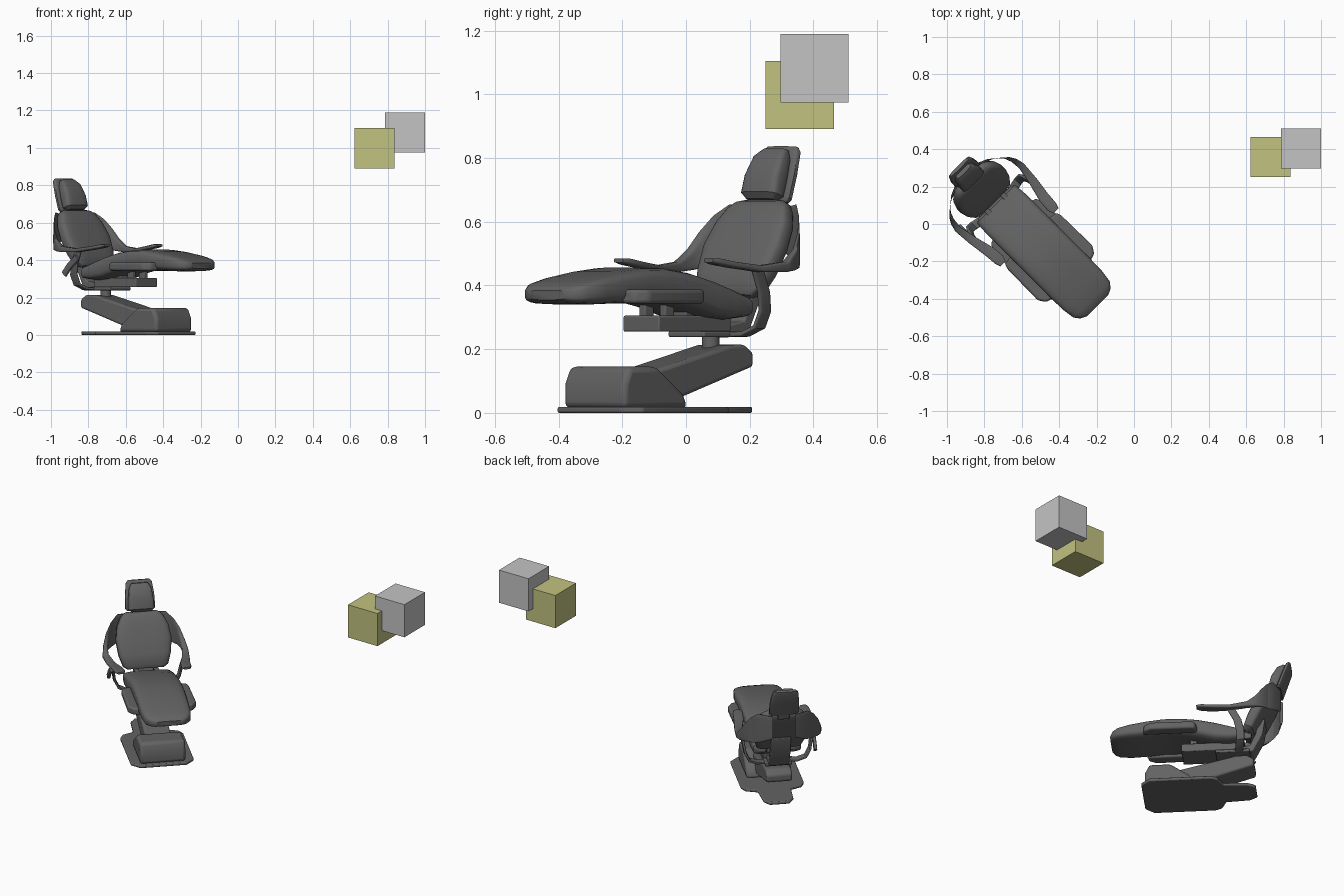
import bpy, bmesh, math
from mathutils import Vector

old = bpy.data.objects.get("Cube")
if old:
    bpy.data.objects.remove(old)


def material(name, r, g, b):
    m = bpy.data.materials.new(name)
    m.use_nodes = True
    m.diffuse_color = (r, g, b, 1)
    m.node_tree.nodes["Principled BSDF"].inputs["Base Color"].default_value = (r, g, b, 1)
    return m


DARK = material("dark grey", .125, .125, .125)
PALE = material("pale grey", .55, .55, .55)
OLIVE = material("olive yellow", .54, .54, .22)


def finish(name, bm, bevel=0, mat=DARK, turned=True):
    """Turn the mesh into an object; chair parts use x = forward, y = side."""
    bmesh.ops.recalc_face_normals(bm, faces=bm.faces)
    mesh = bpy.data.meshes.new(name)
    bm.to_mesh(mesh)
    bm.free()
    ob = bpy.data.objects.new(name, mesh)
    bpy.context.collection.objects.link(ob)
    mesh.materials.append(mat)
    if turned:
        ob.location.x = -.63
        ob.rotation_euler.z = -math.pi / 4
    if bevel:
        mod = ob.modifiers.new("Bevel", "BEVEL")
        mod.width = bevel
        mod.segments = 3
        mod.limit_method = "ANGLE"
    if mat == DARK:
        bpy.ops.object.select_all(action="DESELECT")
        ob.select_set(True)
        bpy.context.view_layer.objects.active = ob
        bpy.ops.object.shade_smooth_by_angle(angle=math.radians(35))
    return ob


def prism(name, start, offset, bevel=0):
    bm = bmesh.new()
    face = bm.faces.new([bm.verts.new(p) for p in start])
    out = bmesh.ops.extrude_face_region(bm, geom=[face])["geom"]
    bmesh.ops.translate(bm, vec=offset, verts=[v for v in out if isinstance(v, bmesh.types.BMVert)])
    return finish(name, bm, bevel)


def side_profile(name, points, half, bevel=0):
    return prism(name, [(x, -half, z) for x, z in points], (0, 2 * half, 0), bevel)


def plan(name, points, low, high, bevel=0):
    return prism(name, [(x, y, low) for x, y in points], (0, 0, high - low), bevel)


def block(name, x0, x1, half, low, high, bevel=.005, y=0):
    pts = [(x0, y - half), (x1, y - half), (x1, y + half), (x0, y + half)]
    return plan(name, pts, low, high, bevel)


def loft(name, stations, power=.45, count=20):
    """Rounded sections, each given as centre, half width and half thickness."""
    bm = bmesh.new()
    rings = []
    for centre, wide, thick in stations:
        ring = []
        for i in range(count):
            a = math.tau * (i + .5) / count
            c, s = math.cos(a), math.sin(a)
            p = (Vector(centre) + Vector(wide) * math.copysign(abs(c) ** power, c)
                 + Vector(thick) * math.copysign(abs(s) ** power, s))
            ring.append(bm.verts.new(p))
        rings.append(ring)
    for a, b in zip(rings, rings[1:]):
        for i in range(count):
            j = (i + 1) % count
            bm.faces.new((a[i], a[j], b[j], b[i]))
    bm.faces.new(rings[0])
    bm.faces.new(rings[-1])
    return finish(name, bm)


# Floor plate with a rounded tail
half_plate = [(.38, .19), (.02, .19), (-.02, .17), (-.05, .1), (-.19, .09), (-.235, .06)]
outline = [(.43, -.14), (.43, .14)] + half_plate + [(x, -y) for x, y in reversed(half_plate)]
plan("floor_plate", outline, 0, .019, .006)

# Base housing, lifting arm and pivot
side_profile("base_housing", [(.41, .015), (.41, .09), (.385, .145), (.26, .145),
                              (.14, .06), (.12, .015)], .137, .018)
side_profile("lift_arm", [(.25, .03), (.25, .125), (-.12, .213), (-.185, .215),
                          (-.225, .19), (-.225, .145), (.12, .04)], .078, .012)
bm = bmesh.new()
bmesh.ops.create_cone(bm, cap_ends=True, segments=20, radius1=.028, radius2=.028, depth=.06)
bmesh.ops.translate(bm, vec=(-.11, 0, .225), verts=bm.verts)
finish("pivot_post", bm)

# Seat carrier
block("carrier_plate", -.2, 0, .08, .238, .256)
block("carrier_box", -.12, .2, .08, .255, .305)
for side in (-1, 1):
    block("carrier_stud", .11, .15, .014, .3, .36, y=side * .045)
block("seat_mount", -.12, .06, .06, .3, .33)

# Seat cushion: x, half width, bottom, top
seat = [(-.165, .12, .32, .345), (-.15, .145, .3, .367), (-.08, .15, .292, .392),
        (0, .15, .3, .418), (.1, .15, .328, .442), (.2, .15, .348, .455),
        (.3, .15, .352, .456), (.4, .15, .343, .445), (.5, .148, .34, .428),
        (.57, .138, .342, .411), (.6, .115, .346, .4), (.617, .08, .355, .385)]
loft("seat_cushion", [((x, 0, (b + t) / 2), (0, w, 0), (0, 0, (t - b) / 2))
                      for x, w, b, t in seat])

# Side wings of the seat shell
for side in (-1, 1):
    wing = [(.1, .13), (.11, .195), (.14, .203), (.37, .207), (.41, .18), (.42, .13)]
    plan("seat_wing", [(x, side * y) for x, y in wing], .343, .388, .012)

# Backrest: x, z, half width, half thickness
back = [(-.185, .365, .11, .015), (-.195, .38, .135, .03), (-.225, .44, .157, .036),
        (-.265, .52, .168, .036), (-.305, .59, .155, .034), (-.33, .635, .13, .03),
        (-.342, .655, .112, .022), (-.348, .664, .09, .01)]
loft("backrest", [((x, 0, z), (0, w, 0), (t, 0, t * .45)) for x, z, w, t in back])

# Back support and hinges behind the seat
side_profile("back_support", [(-.12, .24), (-.22, .25), (-.275, .36), (-.29, .46),
                              (-.25, .46), (-.235, .37), (-.2, .29), (-.12, .275)], .06, .006)
for side in (-1, 1):
    block("hinge", -.21, -.13, .014, .33, .372, y=side * .06)

# Headrest
side_profile("headrest_neck", [(-.33, .62), (-.37, .62), (-.4, .73), (-.37, .73)], .035, .005)
shell = [(-.372, .66, .078, .012), (-.374, .672, .09, .014), (-.4, .75, .088, .014),
         (-.425, .82, .078, .014), (-.431, .834, .065, .009)]
loft("headrest_shell", [((x, 0, z), (0, w, 0), (t, 0, t * .35)) for x, z, w, t in shell])
pad = [(-.335, .668, .06, .014), (-.338, .685, .078, .028), (-.355, .74, .075, .032),
       (-.382, .8, .066, .026), (-.4, .826, .05, .012)]
loft("headrest_cushion", [((x, 0, z), (0, w, 0), (t, 0, t * .35)) for x, z, w, t in pad])

# Armrests sweep from the shoulders: x, y, bottom, top, half thickness in x and y
arm = [(-.375, .07, .5, .645, .01, .003), (-.345, .145, .47, .655, .009, .008),
       (-.315, .185, .46, .62, .008, .01), (-.285, .215, .455, .57, .006, .012),
       (-.25, .232, .448, .515, .004, .015), (-.2, .24, .442, .475, 0, .018),
       (-.1, .226, .442, .463, 0, .024), (0, .206, .455, .474, 0, .03),
       (.07, .2, .465, .485, 0, .03), (.1, .2, .472, .485, 0, .02)]
strut = [(-.1, .215, .455), (-.14, .205, .38), (-.155, .195, .32), (-.155, .17, .27),
         (-.145, .12, .248), (-.13, 0, .244)]
for side, label in ((1, "left"), (-1, "right")):
    loft(label + "_armrest", [((x, side * y, (b + t) / 2), (0, 0, (t - b) / 2),
                               (nx, side * ny, 0)) for x, y, b, t, nx, ny in arm])
    # Curved strap from the armrest down to the carrier
    stations = []
    for i, (x, y, z) in enumerate(strut):
        a, b = strut[max(i - 1, 0)], strut[min(i + 1, len(strut) - 1)]
        n = Vector((0, b[2] - a[2], a[1] - b[1])).normalized() * .008
        stations.append(((x, side * y, z), (.024, 0, 0), (0, side * n.y, n.z)))
    loft(label + "_armrest_strut", stations)

# Release lever
lever = [(-.1, -.222, .415), (-.16, -.222, .37), (-.2, -.222, .325)]
loft("release_lever", [(p, (.012, 0, -.012), (0, .01, 0)) for p in lever])

# Two floating cubes
for name, mat, centre in (("olive_cube", OLIVE, (.73, .357, .998)),
                          ("pale_cube", PALE, (.893, .403, 1.082))):
    bm = bmesh.new()
    bmesh.ops.create_cube(bm, size=.214)
    bmesh.ops.translate(bm, vec=centre, verts=bm.verts)
    finish(name, bm, 0, mat, False)
